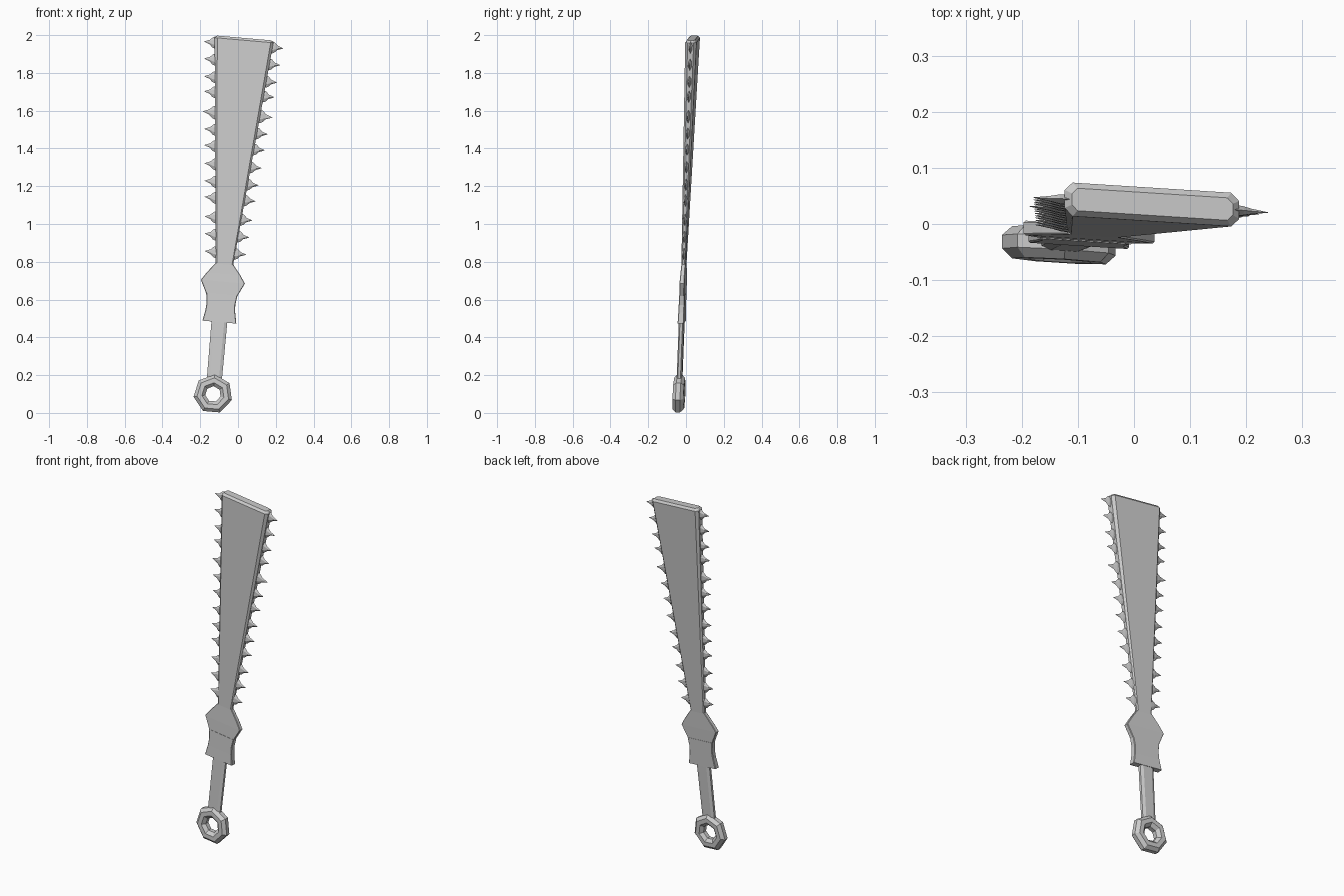
import bpy, bmesh, math

if "Cube" in bpy.data.objects:
    bpy.data.objects.remove(bpy.data.objects["Cube"])

TILT = math.radians(5.0)          # lean of the whole sword in the front view
CX, CZ = -0.132, 0.10             # ring centre: origin of the sword's own frame


def place(u, v, w):
    """u across the sword, v through its thickness, w along its axis -> world."""
    x = CX + u * math.cos(TILT) + w * math.sin(TILT)
    z = CZ - u * math.sin(TILT) + w * math.cos(TILT)
    return (x, -0.0494 + 0.0436 * z - 0.06 * x + v, z)


def add_loft(bm, rings, closed=False):
    """Skin a list of point rings; cap the ends unless the loft closes on itself."""
    vs = [[bm.verts.new(place(*p)) for p in r] for r in rings]
    n = len(vs[0])
    pairs = list(zip(vs, vs[1:])) + ([(vs[-1], vs[0])] if closed else [])
    for a, b in pairs:
        for i in range(n):
            j = (i + 1) % n
            bm.faces.new((a[i], a[j], b[j], b[i]))
    if not closed:
        bm.faces.new(vs[0])
        bm.faces.new(vs[-1])


def finish(bm, name):
    bmesh.ops.recalc_face_normals(bm, faces=bm.faces)
    me = bpy.data.meshes.new(name)
    bm.to_mesh(me)
    bm.free()
    ob = bpy.data.objects.new(name, me)
    bpy.context.collection.objects.link(ob)
    return ob


def section(w, hu, hv, cu, cv):
    """Chamfered rectangle across the axis at height w."""
    quarter = [(hu, hv - cv), (hu - cu, hv)]
    pts = quarter + [(-u, v) for u, v in reversed(quarter)]
    pts += [(-u, -v) for u, v in pts]
    return [(u, v, w) for u, v in pts]


def part(name, rows):
    bm = bmesh.new()
    add_loft(bm, [section(*r) for r in rows])
    return finish(bm, name)


# Flared blade with chamfered edges and a bevelled top
W0, W1, U0, U1 = 0.685, 1.892, 0.046, 0.156
part("blade", [
    (W0, U0, 0.011, 0.006, 0.005),
    (W1 - 0.012, U1, 0.030, 0.014, 0.014),
    (W1, U1 - 0.012, 0.020, 0.010, 0.010),
])

# Guard: upper hexagonal plate and lower waisted collar
part("guard_upper", [
    (0.528, 0.083, 0.013, 0.003, 0.003),
    (0.597, 0.117, 0.013, 0.003, 0.003),
    (0.640, 0.088, 0.012, 0.003, 0.003),
    (0.692, 0.047, 0.011, 0.003, 0.003),
])
part("guard_collar", [
    (0.382, 0.090, 0.0165, 0.003, 0.003),
    (0.440, 0.079, 0.0155, 0.003, 0.003),
    (0.480, 0.076, 0.015, 0.003, 0.003),
    (0.530, 0.083, 0.0145, 0.003, 0.003),
])

# Flat octagonal grip
part("grip", [
    (0.075, 0.040, 0.014, 0.016, 0.007),
    (0.390, 0.042, 0.014, 0.016, 0.007),
])

# Seven-sided pommel ring
bm = bmesh.new()
rings = []
for i in range(7):
    a = math.pi / 2 + i * math.tau / 7
    ring = []
    for k in range(8):
        b = (k + 0.5) * math.tau / 8
        r = 0.073 + 0.034 * math.cos(b)
        ring.append((r * math.cos(a), 0.031 * math.sin(b), r * math.sin(a)))
    rings.append(ring)
add_loft(bm, rings, closed=True)
finish(bm, "pommel_ring")

# Concave thorn-like teeth, mirrored along both edges
HEIGHTS = [1.855, 1.765, 1.672, 1.593, 1.486, 1.395, 1.309,
           1.213, 1.121, 1.036, 0.933, 0.842, 0.750]
LEAF = [(1, 0), (0.4, 0.8), (-0.4, 0.8), (-1, 0), (-0.4, -0.8), (0.4, -0.8)]
for side, name in ((-1, "teeth_left"), (1, "teeth_right")):
    bm = bmesh.new()
    for i, w in enumerate(HEIGHTS):
        edge = U0 + (U1 - U0) * (w - W0) / (W1 - W0)
        s = 1.15 if i == 4 else 1.0
        rings = []
        # distance out, half length, half thickness
        for d, hl, ht in ((-0.006, 0.034, 0.012), (0.012, 0.027, 0.010),
                          (0.027, 0.012, 0.006), (0.057, 0.0008, 0.0006)):
            rings.append([(side * (edge + d * s), q * ht, w + p * hl * s)
                          for p, q in LEAF])
        add_loft(bm, rings)
    finish(bm, name)
